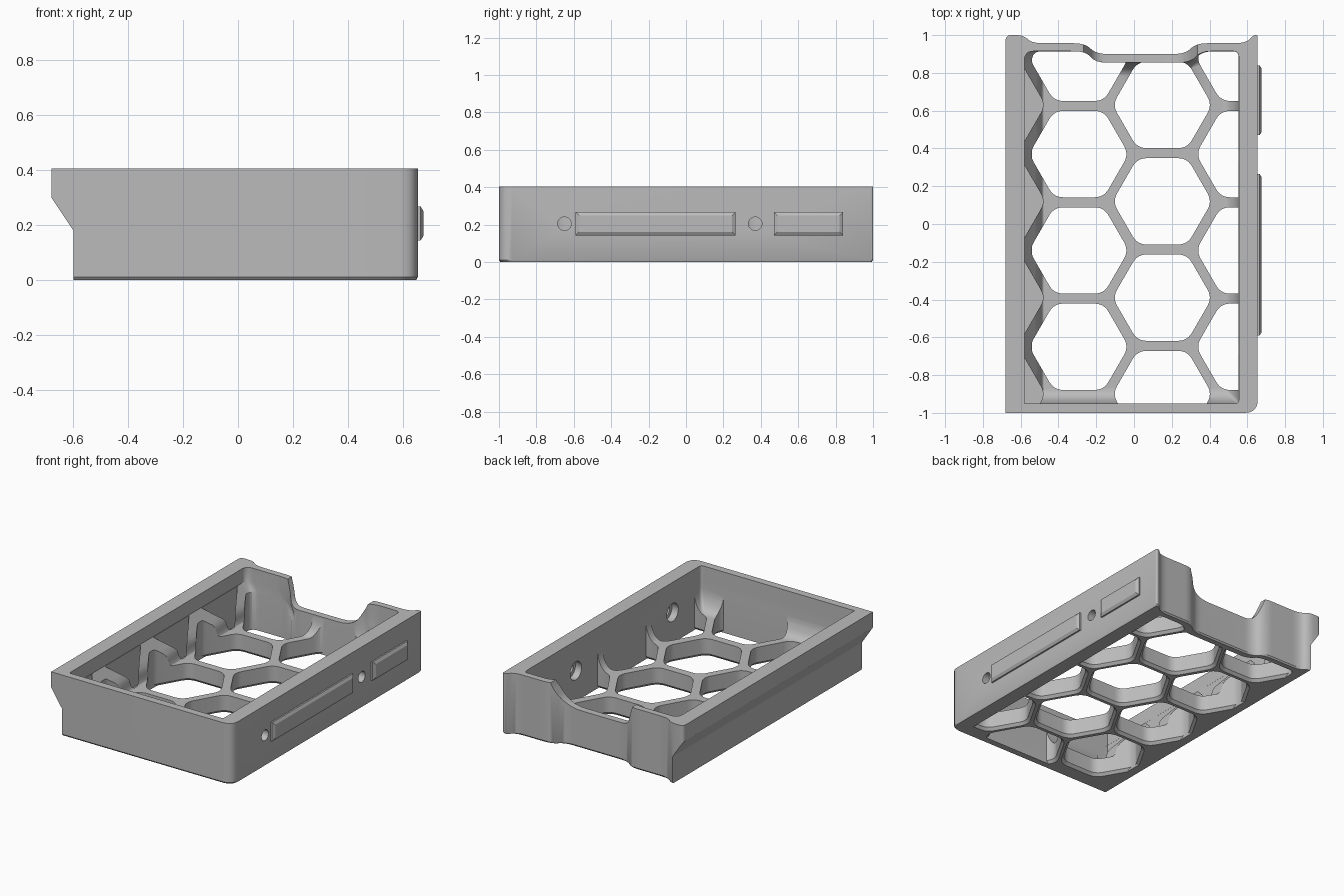
import bpy
import bmesh
import math
from mathutils import Vector

cube = bpy.data.objects.get("Cube")
if cube:
    bpy.data.objects.remove(cube, do_unlink=True)

grey = bpy.data.materials.new("plain grey")
grey.use_nodes = True
grey.diffuse_color = (0.5, 0.5, 0.5, 1)
grey.node_tree.nodes["Principled BSDF"].inputs["Base Color"].default_value = (0.5, 0.5, 0.5, 1)


def rounded(points, radius, steps=6):
    """Closed polygon with curved corners; radius is one number or one per corner."""
    result = []
    for i, p in enumerate(points):
        p = Vector(p)
        a, b = Vector(points[i - 1]) - p, Vector(points[(i + 1) % len(points)]) - p
        r = radius[i] if isinstance(radius, list) else radius
        if r == 0:
            result.append(p)
            continue
        start = p + a.normalized() * min(r, a.length * 0.48)
        end = p + b.normalized() * min(r, b.length * 0.48)
        for k in range(steps + 1):
            t = k / steps
            result.append(start * (1 - t) ** 2 + p * 2 * t * (1 - t) + end * t * t)
    return result


def loft(bm, rings):
    """Solid skinned through rings of equal point count."""
    loops = [[bm.verts.new(p) for p in ring] for ring in rings]
    n = len(loops[0])
    for low, high in zip(loops, loops[1:]):
        for i in range(n):
            j = (i + 1) % n
            bm.faces.new((low[i], low[j], high[j], high[i]))
    bm.faces.new(loops[0][::-1])
    bm.faces.new(loops[-1])


def solid(name, stacks):
    bm = bmesh.new()
    for rings in stacks:
        loft(bm, rings)
    bmesh.ops.recalc_face_normals(bm, faces=bm.faces)
    mesh = bpy.data.meshes.new(name)
    bm.to_mesh(mesh)
    bm.free()
    mesh.materials.append(grey)
    obj = bpy.data.objects.new(name, mesh)
    bpy.context.collection.objects.link(obj)
    return obj


def boolean(obj, cutter, operation="DIFFERENCE"):
    mod = obj.modifiers.new("cut", "BOOLEAN")
    mod.operation, mod.solver, mod.object = operation, "EXACT", cutter
    bpy.context.view_layer.objects.active = obj
    bpy.ops.object.modifier_apply(modifier=mod.name)
    bpy.data.objects.remove(cutter, do_unlink=True)


def flat(points, z, scale=1.0):
    return [(p[0] * scale, p[1] * scale, z) for p in points]


# Outer shell with a stepped back wall and a slightly chamfered foot
outer = rounded([(-0.68, -1), (0.655, -1), (0.655, 1), (0.635, 1), (0.59, 0.957), (0.33, 0.957),
                 (0.27, 0.9), (-0.2, 0.9), (-0.26, 0.957), (-0.54, 0.957), (-0.585, 1), (-0.68, 1)],
                [0, 0.07, 0.012, 0.012, 0.06, 0.06, 0.06, 0.06, 0.06, 0.06, 0.04, 0.03])
tray = solid("tray_body", [[flat(outer, 0, 0.992), flat(outer, 0.01), flat(outer, 0.405)]])

# Undercut along the left-hand side wall
slope = [(-0.8, -0.1), (-0.6, -0.1), (-0.6, 0.18), (-0.8, 0.48)]
boolean(tray, solid("undercut", [[[(x, y, z) for x, z in slope] for y in (-1.1, 1.1)]]))

# Cavity, with a sloped side wall and a fillet around the floor
LEFT, RIGHT, FRONT, BACK = -0.58, 0.555, -0.95, 0.915
FLOOR, FILLET_W, FILLET_H = 0.12, 0.08, 0.14
inner = rounded([(LEFT, FRONT), (RIGHT, FRONT), (RIGHT, BACK), (0.355, BACK), (0.3, 0.855),
                 (-0.23, 0.855), (-0.285, BACK), (LEFT, BACK)],
                [0, 0.02, 0.03, 0.06, 0.06, 0.06, 0.06, 0.05])


def inset(z, d, left):
    sx = (RIGHT - d - LEFT - left) / (RIGHT - LEFT)
    sy = (BACK - FRONT - 2 * d) / (BACK - FRONT)
    return [(LEFT + left + (p.x - LEFT) * sx, FRONT + d + (p.y - FRONT) * sy, z) for p in inner]


rings = [inset(0.6, 0, 0), inset(0.31, 0, 0)]
for k in range(9):
    a = k / 8 * math.pi / 2
    z, d = FLOOR + FILLET_H * (1 - math.sin(a)), FILLET_W * (1 - math.cos(a))
    rings.append(inset(z, d, min(0.08, (0.31 - z) * 0.7) + 0.25 * d))
boolean(tray, solid("cavity", [rings]))

# Dip in the back wall
dip = rounded([(-0.29, 0.55), (-0.27, 0.405), (-0.21, 0.25), (0.26, 0.25), (0.34, 0.405), (0.36, 0.55)],
              [0, 0.03, 0.06, 0.12, 0.05, 0])
boolean(tray, solid("dip", [[[(p.x, y, p.y) for p in dip] for y in (0.8, 1.1)]]))

# Honeycomb openings, trimmed to the cavity and flared underneath
PITCH, RADIUS = 0.51, 0.264
hexagon = rounded([(RADIUS * math.cos(k * math.pi / 3), RADIUS * math.sin(k * math.pi / 3))
                   for k in range(6)], 0.05)


def cell(x, y, levels):
    return [[(x + p.x * s, y + p.y * s, z) for p in hexagon] for z, s in levels]


def column(index, first, count, levels):
    x = 0.15 + index * PITCH * math.sqrt(3) / 2
    return [cell(x, first - k * PITCH, levels) for k in range(count)]


through = [(-0.1, 1.07), (0, 1.07), (0.018, 1), (0.5, 1)]
cells = column(-1, 0.88, 4, through) + column(0, 0.63, 4, through) + column(1, 0.88, 4, through)
holes = solid("honeycomb", cells)
boolean(holes, solid("trim", [[inset(z, 0.001, 0.04) for z in (-0.2, 0.6)]]), "INTERSECT")
boolean(tray, holes)

# Blind half cells beside the sloped wall
pockets = solid("pockets", column(-2, 0.63, 4, [(0.05, 1), (0.5, 1)]))
boolean(pockets, solid("trim", [[inset(z, 0.001, 0.001) for z in (-0.2, 0.6)]]), "INTERSECT")
boolean(tray, pockets)


# Round screw holes with a wider recess on the inside
def disc(y, r, x):
    return [(x, y + r * math.cos(k * math.pi / 16), 0.205 + r * math.sin(k * math.pi / 16)) for k in range(32)]


screws = [[disc(y, 0.06, 0.5), disc(y, 0.06, 0.6), disc(y, 0.036, 0.601), disc(y, 0.036, 0.75)]
          for y in (-0.65, 0.37)]
boolean(tray, solid("screws", screws))


# Raised bars on the outside of the wall
def bar(y0, y1, x, d):
    z0, z1 = 0.143, 0.268
    return [(x, y0 + d, z0 + d), (x, y1 - d, z0 + d), (x, y1 - d, z1 - d), (x, y0 + d, z1 - d)]


bars = [solid(name, [[bar(a, b, 0.64, 0), bar(a, b, 0.665, 0), bar(a, b, 0.676, 0.018)]])
        for name, a, b in (("long_raised_bar", -0.59, 0.265), ("short_raised_bar", 0.47, 0.84))]

# Smooth curves, crisp edges
bpy.ops.object.select_all(action="DESELECT")
for obj in [tray] + bars:
    obj.select_set(True)
bpy.context.view_layer.objects.active = tray
bpy.ops.object.shade_smooth_by_angle(angle=math.radians(30))
